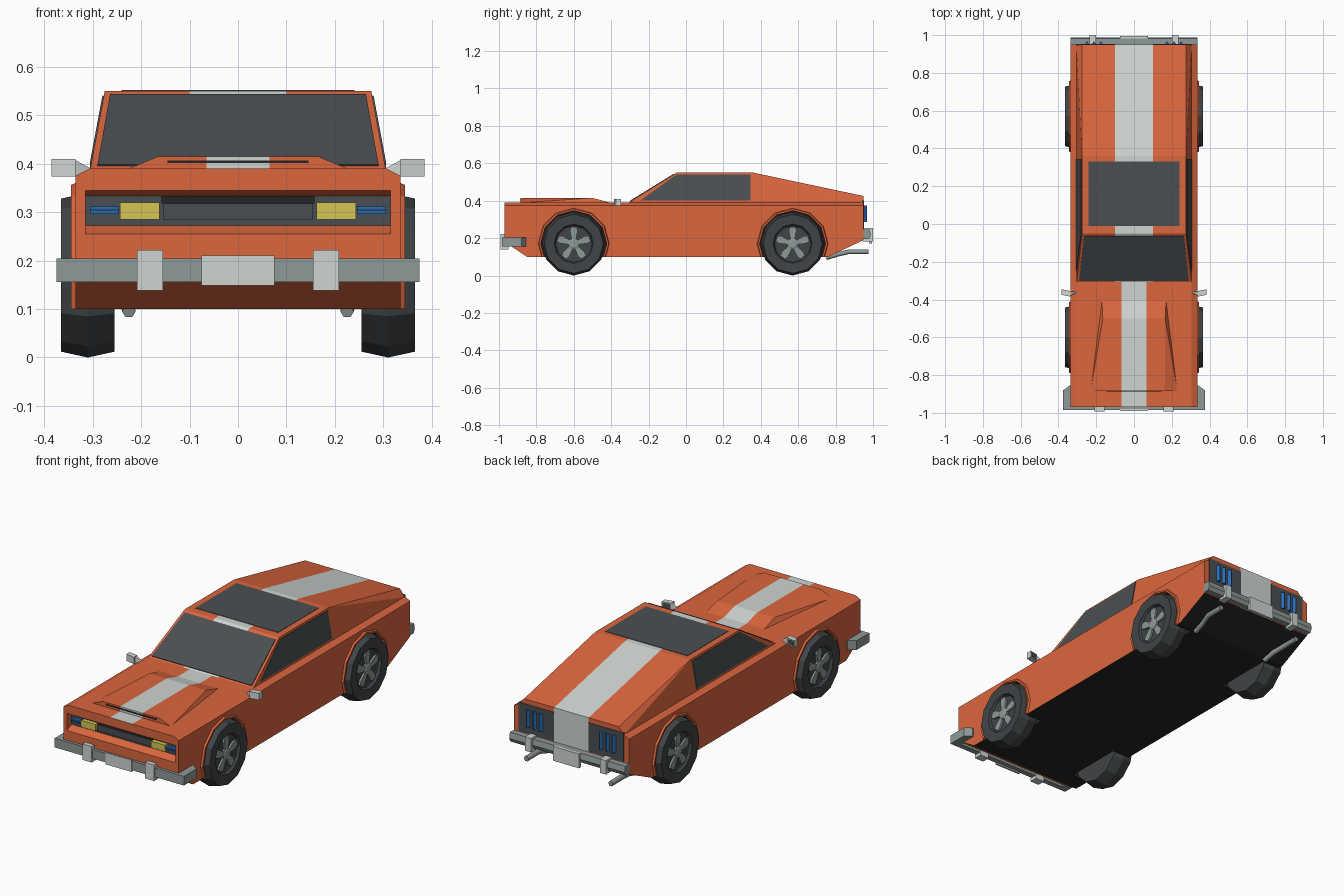
import bpy, bmesh, math
from mathutils import Vector

if "Cube" in bpy.data.objects:
    bpy.data.objects.remove(bpy.data.objects["Cube"])

COLS = [("orange_paint", (0.71, 0.132, 0.048)), ("stripe_white", (0.62, 0.66, 0.64)),
        ("dark_glass", (0.068, 0.078, 0.084)), ("chrome_grey", (0.27, 0.32, 0.31)),
        ("black", (0.018, 0.018, 0.019)), ("lamp_yellow", (0.66, 0.56, 0.09)),
        ("lamp_blue", (0.02, 0.15, 0.48)), ("tyre_grey", (0.052, 0.058, 0.062))]
MATS = []
for n, c in COLS:
    m = bpy.data.materials.new(n)
    m.diffuse_color = (*c, 1)
    m.use_nodes = True
    m.node_tree.nodes["Principled BSDF"].inputs["Base Color"].default_value = m.diffuse_color
    MATS.append(m)
ORANGE, WHITE, GLASS, CHROME, BLACK, YELLOW, BLUE, TYRE = range(8)


def finish(name, bm, mat, mirror=False, rule=None):
    bmesh.ops.recalc_face_normals(bm, faces=bm.faces)
    bm.normal_update()
    for f in bm.faces:
        f.material_index = mat if rule is None else rule(f.calc_center_median(), f.normal)
    me = bpy.data.meshes.new(name)
    bm.to_mesh(me)
    bm.free()
    for m in MATS:
        me.materials.append(m)
    ob = bpy.data.objects.new(name, me)
    bpy.context.collection.objects.link(ob)
    if mirror:
        ob.modifiers.new("mirror", 'MIRROR')
    return ob


def hull(name, pts, mat, mirror=False, cuts=(), rule=None):
    """Convex solid around points, optionally cut at some x values."""
    bm = bmesh.new()
    for p in pts:
        bm.verts.new(p)
    bmesh.ops.convex_hull(bm, input=bm.verts[:])
    bmesh.ops.dissolve_limit(bm, angle_limit=0.005, verts=bm.verts[:], edges=bm.edges[:])
    for x in cuts:
        bmesh.ops.bisect_plane(bm, geom=bm.verts[:] + bm.edges[:] + bm.faces[:],
                               plane_co=(x, 0, 0), plane_no=(1, 0, 0))
    return finish(name, bm, mat, mirror, rule)


def both(pts):
    return [(s * x, y, z) for x, y, z in pts for s in (1, -1)]


def box(name, x0, x1, y0, y1, z0, z1, mat, mirror=False):
    return hull(name, [(x, y, z) for x in (x0, x1) for y in (y0, y1) for z in (z0, z1)], mat, mirror)


def plate(name, pts, mat, mirror=False, t=0.003):
    p = [Vector(q) for q in pts]
    n = (p[1] - p[0]).cross(p[2] - p[0]).normalized() * t
    return hull(name, [q + n for q in p] + [q - n for q in p], mat, mirror)


def lathe(name, prof, cy, mat, closed=False, seg=12, rule=None, floor=None):
    """Revolve an (x, radius) profile about a wheel axle, mirrored to both sides."""
    bm = bmesh.new()
    rings = [[bm.verts.new((x, cy + r * math.sin(a), 0.17 - r * math.cos(a)))
              for a in (2 * math.pi * i / seg for i in range(seg))] for x, r in prof]
    pairs = list(zip(rings, rings[1:]))
    if closed:
        pairs.append((rings[-1], rings[0]))
    for a, b in pairs:
        for i in range(seg):
            j = (i + 1) % seg
            bm.faces.new((a[i], a[j], b[j], b[i]))
    if not closed:
        bm.faces.new(rings[0])
        bm.faces.new(rings[-1])
    if floor is not None:
        bmesh.ops.bisect_plane(bm, geom=bm.verts[:] + bm.edges[:] + bm.faces[:], plane_co=(0, 0, floor),
                               plane_no=(0, 0, 1), clear_inner=True)
    return finish(name, bm, mat, True, rule)


def cut(ob, cutter):
    cutter.hide_render = True
    cutter.display_type = 'WIRE'
    b = ob.modifiers.new("cut", 'BOOLEAN')
    b.operation, b.solver, b.object = 'DIFFERENCE', 'EXACT', cutter


# Lower body: painted stripe on bonnet and tail, black floor
def body_rule(c, n):
    if n.z < -0.9:
        return BLACK
    if n.z > 0.9 and abs(c.x) < 0.065 or n.y > 0.9 and abs(c.x) < 0.1:
        return WHITE
    return ORANGE


prof = [(-0.97, 0.18), (-0.85, 0.10), (0.76, 0.10), (0.95, 0.19), (0.95, 0.375), (-0.97, 0.375)]
body = hull("body", both([(0.335, y, z) for y, z in prof] + [(0.305, -0.97, 0.39), (0.305, 0.95, 0.39)]),
            ORANGE, cuts=(-0.1, -0.065, 0.065, 0.1), rule=body_rule)

# Fastback cabin
hull("cabin", both([(0.305, -0.31, 0.388), (0.305, 0.95, 0.388), (0.275, -0.05, 0.55),
                    (0.275, 0.36, 0.55), (0.275, 0.95, 0.425)]), ORANGE, cuts=(-0.1, 0.1),
     rule=lambda c, n: WHITE if abs(c.x) < 0.1 else ORANGE)

# Glass
plate("windshield", [(-0.29, -0.30, 0.396), (0.29, -0.30, 0.396), (0.264, -0.065, 0.541), (-0.264, -0.065, 0.541)], GLASS)
plate("side_window", [(0.305 - 0.03 * (z - 0.39) / 0.16, y, z) for y, z in
                      [(-0.245, 0.40), (-0.05, 0.54), (0.345, 0.54), (0.345, 0.40)]], GLASS, True)
box("roof_window", -0.24, 0.24, -0.01, 0.33, 0.548, 0.552, GLASS)

# Bonnet scoop
hull("bonnet_scoop", both([(0.23, -0.885, 0.388), (0.165, -0.885, 0.415), (0.165, -0.5, 0.415), (0.17, -0.4, 0.388)]),
     ORANGE, cuts=(-0.065, 0.065), rule=lambda c, n: WHITE if abs(c.x) < 0.065 else ORANGE)
box("scoop_slot", -0.145, 0.145, -0.888, -0.88, 0.401, 0.407, BLACK)

# Grille recess with lamps
cut(body, hull("grille_cutter", both([(0.315, -0.97, 0.255), (0.315, -0.97, 0.345), (0.315, -1.0, 0.255), (0.315, -1.0, 0.345),
                                      (0.315, -0.93, 0.272), (0.315, -0.93, 0.333)]), ORANGE,
               rule=lambda c, n: GLASS if n.y > 0.9 else ORANGE))
box("grille_shadow", -0.158, 0.158, -0.936, -0.925, 0.318, 0.333, BLACK)
box("grille_bar", -0.155, 0.155, -0.942, -0.925, 0.285, 0.318, GLASS)
box("headlight", 0.162, 0.244, -0.952, -0.925, 0.285, 0.32, YELLOW, True)
box("side_lamp", 0.246, 0.305, -0.948, -0.925, 0.296, 0.312, BLUE, True)
box("side_lamp_line", 0.246, 0.305, -0.95, -0.93, 0.303, 0.305, BLACK, True)

# Front bumper
box("front_bumper", -0.375, 0.375, -0.985, -0.955, 0.156, 0.204, CHROME)
hull("front_bumper_end", [(x, y, z) for z in (0.156, 0.204) for x, y in
                          [(0.33, -0.984), (0.375, -0.984), (0.375, -0.88), (0.34, -0.855), (0.33, -0.855)]], CHROME, True)
box("front_overrider", 0.155, 0.208, -0.993, -0.95, 0.138, 0.222, WHITE, True)
box("front_plate", -0.075, 0.075, -0.99, -0.98, 0.149, 0.21, WHITE)

# Tail panels, lamps and rear bumper
box("tail_panel", 0.1, 0.305, 0.945, 0.953, 0.25, 0.4, GLASS, True)
for i in range(3):
    x = 0.175 + 0.037 * i
    hull("tail_lamp_%d" % (i + 1), [(x + dx, y, z) for z in (0.285, 0.375) for dx, y in
                                    [(-0.013, 0.95), (0.013, 0.95), (0, 0.968)]], BLUE, True)
hull("rear_bumper", both([(0.335, y, z) for y, z in [(0.94, 0.195), (0.978, 0.195), (0.988, 0.215), (0.982, 0.245), (0.94, 0.245)]]), CHROME)
box("rear_overrider", 0.2, 0.235, 0.945, 1.0, 0.182, 0.255, WHITE, True)
box("rear_plate", -0.075, 0.075, 0.978, 0.995, 0.17, 0.245, WHITE)

# Exhaust pipes
cu = bpy.data.curves.new("exhaust_pipes", 'CURVE')
cu.dimensions, cu.bevel_depth, cu.bevel_resolution, cu.use_fill_caps = '3D', 0.014, 1, True
for s in (1, -1):
    sp = cu.splines.new('POLY')
    sp.points.add(3)
    for p, (x, y, z) in zip(sp.points, [(0.225, 0.75, 0.095), (0.23, 0.81, 0.113), (0.245, 0.87, 0.127), (0.245, 0.975, 0.127)]):
        p.co = (s * x, y, z, 1)
cu.materials.append(MATS[CHROME])
bpy.context.collection.objects.link(bpy.data.objects.new("exhaust_pipes", cu))

# Door mirrors
hull("door_mirror", [(x, y + (x - 0.36) * 0.2, z) for x, z in [(0.335, 0.374), (0.335, 0.41), (0.385, 0.374), (0.385, 0.41)]
                     for y in (-0.38, -0.352)], WHITE, True)
hull("mirror_stem", [(0.30, -0.365, 0.375), (0.30, -0.355, 0.375), (0.30, -0.36, 0.388)] +
     [(0.337, y, z) for y in (-0.378, -0.36) for z in (0.376, 0.408)], WHITE, True)
plate("mirror_glass", [(x, -0.352 + (x - 0.36) * 0.2, z) for x, z in [(0.34, 0.379), (0.38, 0.379), (0.38, 0.405), (0.34, 0.405)]],
      GLASS, True, 0.001)

# Wheels, wells and arches
for end, cy in (("front", -0.6), ("rear", 0.57)):
    cut(body, lathe(end + "_well_cutter", [(0.235, 0.177), (0.4, 0.177)], cy, BLACK))
    lathe(end + "_arch", [(0.325, 0.174), (0.345, 0.177), (0.345, 0.186), (0.325, 0.194)], cy, ORANGE, True, floor=0.1)
    lathe(end + "_tyre", [(0.255, 0.1), (0.255, 0.158), (0.31, 0.17), (0.365, 0.158), (0.362, 0.105),
                          (0.348, 0.098), (0.345, 0.09)], cy, TYRE)
    lathe(end + "_hub", [(0.34, 0.03), (0.356, 0.03), (0.36, 0.02)], cy, CHROME)
    for k in range(5):
        a = 2 * math.pi * k / 5 + math.pi / 2
        ca, sa = math.cos(a), math.sin(a)
        hull("%s_spoke_%d" % (end, k + 1),
             [(x, cy + r * ca - w * sa, 0.17 + r * sa + w * ca) for x in (0.34, 0.355)
              for r, h in ((0.02, 0.011), (0.07, 0.021), (0.09, 0.015)) for w in (-h, h)], CHROME, True)
